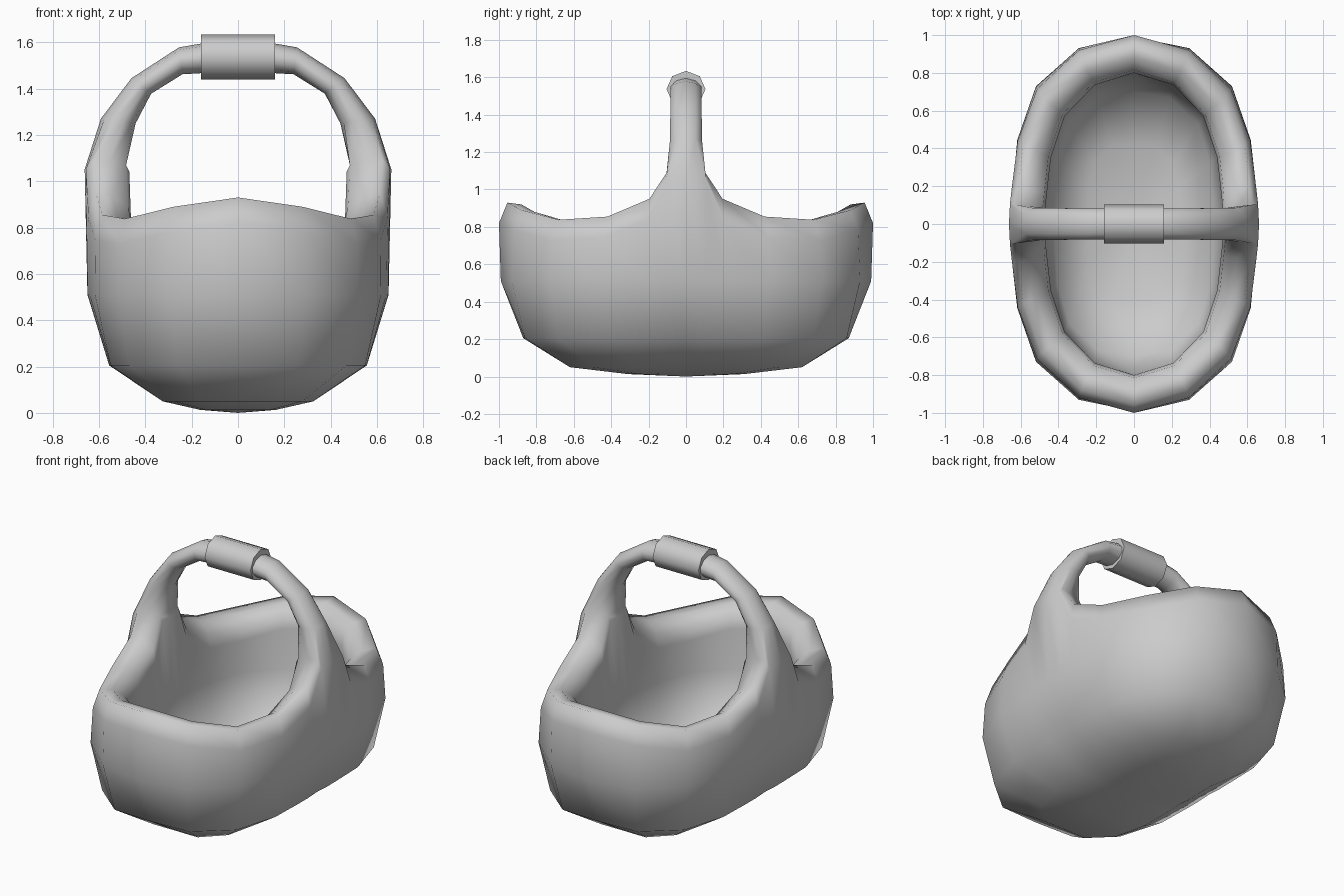
import bpy, bmesh, math

if "Cube" in bpy.data.objects:
    bpy.data.objects.remove(bpy.data.objects["Cube"])


def finish(bm, name, angle):
    bmesh.ops.recalc_face_normals(bm, faces=bm.faces[:])
    me = bpy.data.meshes.new(name)
    bm.to_mesh(me)
    bm.free()
    ob = bpy.data.objects.new(name, me)
    bpy.context.collection.objects.link(ob)
    bpy.ops.object.select_all(action='DESELECT')
    ob.select_set(True)
    bpy.context.view_layer.objects.active = ob
    bpy.ops.object.shade_smooth_by_angle(angle=math.radians(angle))
    return ob


def skin(bm, rings, skip=lambda r, i: False):
    """Join consecutive closed rings of vertices with quads."""
    n = len(rings[0])
    for r, (a, b) in enumerate(zip(rings, rings[1:])):
        for i in range(n):
            j = (i + 1) % n
            if not skip(r, i):
                bm.faces.new((a[i], a[j], b[j], b[i]))


def fan(bm, ring, z):
    c = bm.verts.new((0, 0, z))
    for i in range(len(ring)):
        bm.faces.new((ring[i], ring[(i + 1) % len(ring)], c))


# Basket outline, one quadrant: unit x, unit y, rim height
quad = [(0, 1, .93), (.44, .92, .89), (.775, .715, .838), (.93, .44, .855),
        (.975, .205, .95), (.992, .108, 1.09), (1, 0, 1.09)]
half = quad + [(x, -y, h) for x, y, h in quad[-2::-1]]
outline = half + [(-x, y, h) for x, y, h in half[-2:0:-1]]

# Wall section: half width, half length, z, 1 if z is relative to the rim,
# and how much squarer the corners are
section = [(.16, .31, .013, 0, .12), (.32, .62, .05, 0, .12),
           (.55, .87, .205, 0, .10), (.65, .99, .51, 0, .03),
           (.662, 1, -.11, 1, 0), (.63, .955, 0, 1, 0),
           (.56, .88, -.01, 1, 0), (.487, .815, -.06, 1, 0),
           (.473, .80, -.14, 1, 0), (.473, .795, .5, 0, 0),
           (.42, .70, .25, 0, .05), (.24, .42, .14, 0, .1)]

bm = bmesh.new()
rings = []
for sx, sy, z, rel, sq in section:
    ring = []
    for x, y, h in outline:
        k = 1 + sq * abs(x * y) / .55
        if rel and h > 1:          # flatter where the handle grows out
            zz = h + z * .35
        else:
            zz = z + h * rel
        ring.append(bm.verts.new((x * sx * k, y * sy * k, zz)))
    rings.append(ring)
# Leave a hole in the rim at both sides for the handle
skin(bm, rings, lambda r, i: r in (4, 5, 6) and i in (5, 6, 17, 18))
fan(bm, rings[0], 0)
fan(bm, rings[-1], .12)


def rim_hole(mid, pos, neg):
    """Ten vertices round the hole, starting at the outside."""
    s = rings
    return ([s[4][mid]] + [s[r][pos] for r in (4, 5, 6, 7)] + [s[7][mid]]
            + [s[r][neg] for r in (7, 6, 5, 4)])


# Handle arch: outer x, z and inner x, z with half depth in y
arch = [(.592, 1.27, .442, 1.25, .09), (.46, 1.445, .375, 1.378, .088),
        (.255, 1.578, .24, 1.462, .087), (.10, 1.605, .10, 1.47, .086)]
arch += [(-a, b, -c, d, w) for a, b, c, d, w in arch[::-1]]
loops = [rim_hole(6, 5, 7)]
for ox, oz, ix, iz, w in arch:
    loop = []
    for k in range(10):
        t = math.tau * k / 10
        c, s = math.cos(t) / 2, math.sin(t)
        loop.append(bm.verts.new(((ox + ix) / 2 + (ox - ix) * c, w * s,
                                  (oz + iz) / 2 + (oz - iz) * c)))
    loops.append(loop)
loops.append(rim_hole(18, 19, 17))
skin(bm, loops)
bmesh.ops.delete(bm, geom=[v for v in bm.verts if not v.link_faces],
                 context='VERTS')
finish(bm, "basket_with_handle", 100)

# Grip sleeve around the top of the handle
bm = bmesh.new()
rings = [[bm.verts.new((x, .104 * math.sin(math.tau * k / 8),
                        1.537 + .097 * math.cos(math.tau * k / 8)))
          for k in range(8)] for x in (-.16, .16)]
skin(bm, rings)
for r in rings:
    bm.faces.new(r)
finish(bm, "handle_grip", 60)
